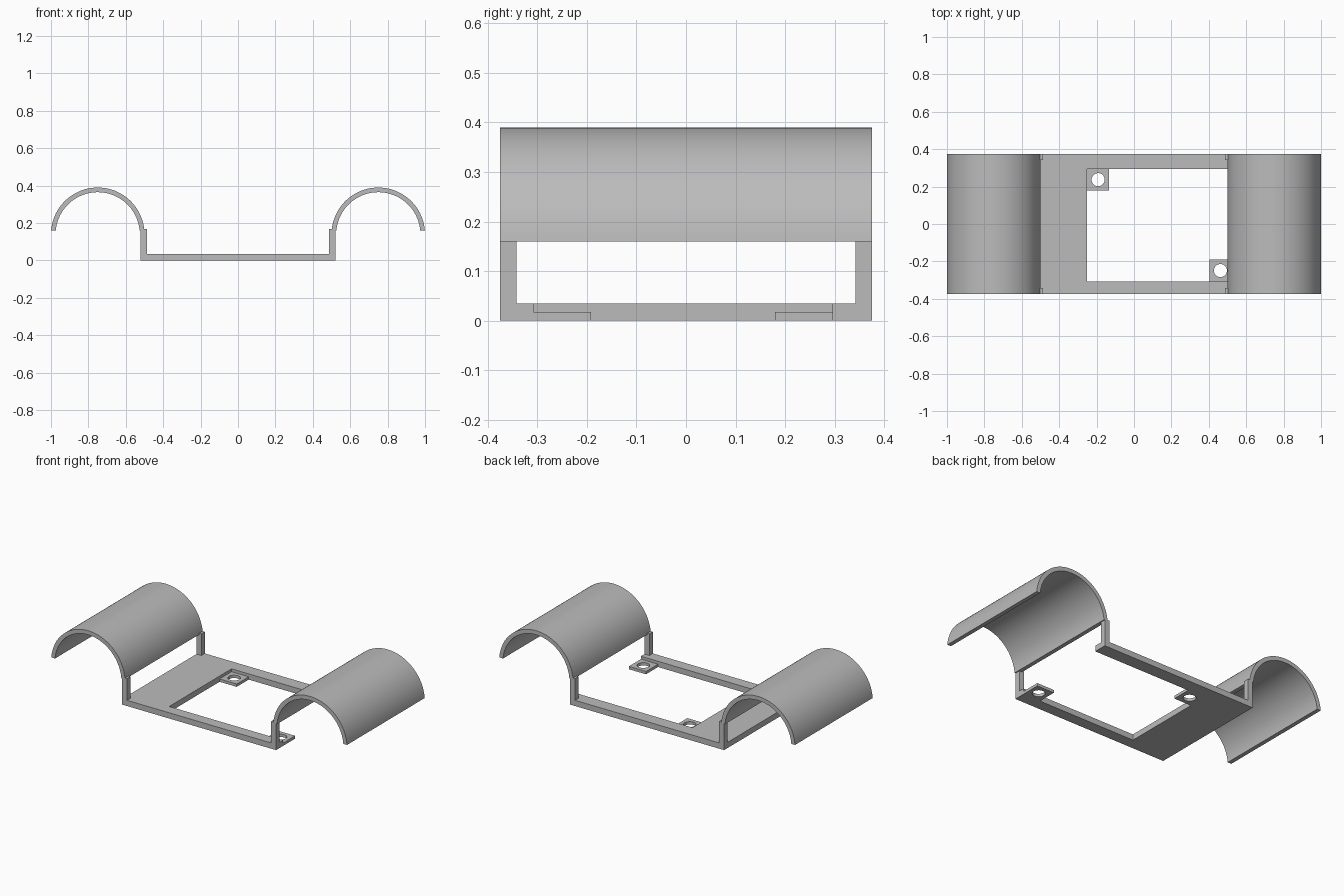
import bpy, bmesh, math
from mathutils import Vector

cube = bpy.data.objects.get("Cube")
if cube:
    bpy.data.objects.remove(cube, do_unlink=True)

grey = bpy.data.materials.new("plain grey")
grey.use_nodes = True
colour = (0.5, 0.5, 0.5, 1)
grey.diffuse_color = colour
grey.node_tree.nodes["Principled BSDF"].inputs["Base Color"].default_value = colour


def extruded(name, polygons, to_3d, depth, smooth=False):
    """Solid made by extruding flat polygons along the depth vector."""
    bm = bmesh.new()
    for poly in polygons:
        bm.faces.new([bm.verts.new(to_3d(*p)) for p in poly])
    bmesh.ops.remove_doubles(bm, verts=bm.verts, dist=1e-5)
    result = bmesh.ops.extrude_face_region(bm, geom=bm.faces[:])
    moved = [g for g in result["geom"] if isinstance(g, bmesh.types.BMVert)]
    bmesh.ops.translate(bm, verts=moved, vec=Vector(depth))
    bmesh.ops.recalc_face_normals(bm, faces=bm.faces)
    mesh = bpy.data.meshes.new(name)
    bm.to_mesh(mesh)
    bm.free()
    mesh.materials.append(grey)
    obj = bpy.data.objects.new(name, mesh)
    bpy.context.collection.objects.link(obj)
    if smooth:
        bpy.ops.object.select_all(action='DESELECT')
        obj.select_set(True)
        bpy.context.view_layer.objects.active = obj
        bpy.ops.object.shade_smooth_by_angle(angle=math.radians(30))
    return obj


def strips(inner, outer):
    """Quads joining two matching rows of points."""
    return [(inner[i], outer[i], outer[i + 1], inner[i + 1])
            for i in range(len(inner) - 1)]


HALF = 0.375       # half depth of the whole frame
END = 0.52         # half width of the base
BASE = 0.035       # base thickness
TAB = 0.0175       # tab thickness

# Base: wide slab on one side, two rails, open at the other end
base = [(-END, -HALF), (END, -HALF), (END, -0.307), (-0.25, -0.307),
        (-0.25, 0.295), (END, 0.295), (END, HALF), (-END, HALF)]
extruded("base_frame", [base], lambda x, y: (x, y, 0), (0, 0, BASE))

# Screw tabs: square plates with a round hole
angles = [2 * math.pi * i / 32 for i in range(33)]
for name, cx, cy in (("back_tab", -0.192, 0.237), ("front_tab", 0.462, -0.249)):
    hole, edge = [], []
    for a in angles:
        c, s = math.cos(a), math.sin(a)
        reach = 0.058 / max(abs(c), abs(s))
        hole.append((cx + 0.035 * c, cy + 0.035 * s))
        edge.append((cx + reach * c, cy + reach * s))
    extruded(name, strips(hole, edge), lambda x, y: (x, y, 0), (0, 0, TAB), True)

# Arched covers and their corner posts
CENTRE_Z, FOOT_Z, STEPS = 0.14, 0.16, 48


def arc(cx, radius):
    start = math.asin((FOOT_Z - CENTRE_Z) / radius)
    turn = [start + (math.pi - 2 * start) * i / STEPS for i in range(STEPS + 1)]
    return [(cx + radius * math.cos(a), CENTRE_Z + radius * math.sin(a)) for a in turn]


for side, sign in (("left", 1), ("right", -1)):
    cx = 0.75 * sign
    extruded(side + "_arch", strips(arc(cx, 0.225), arc(cx, 0.25)),
             lambda x, z: (x, -HALF, z), (0, 2 * HALF, 0), True)
    x0, x1 = 0.487 * sign, END * sign
    for end, y in (("front", -HALF), ("back", HALF - 0.033)):
        post = [(x0, y), (x1, y), (x1, y + 0.033), (x0, y + 0.033)]
        extruded(f"{end}_{side}_post", [post], lambda x, y: (x, y, 0), (0, 0, 0.167))
